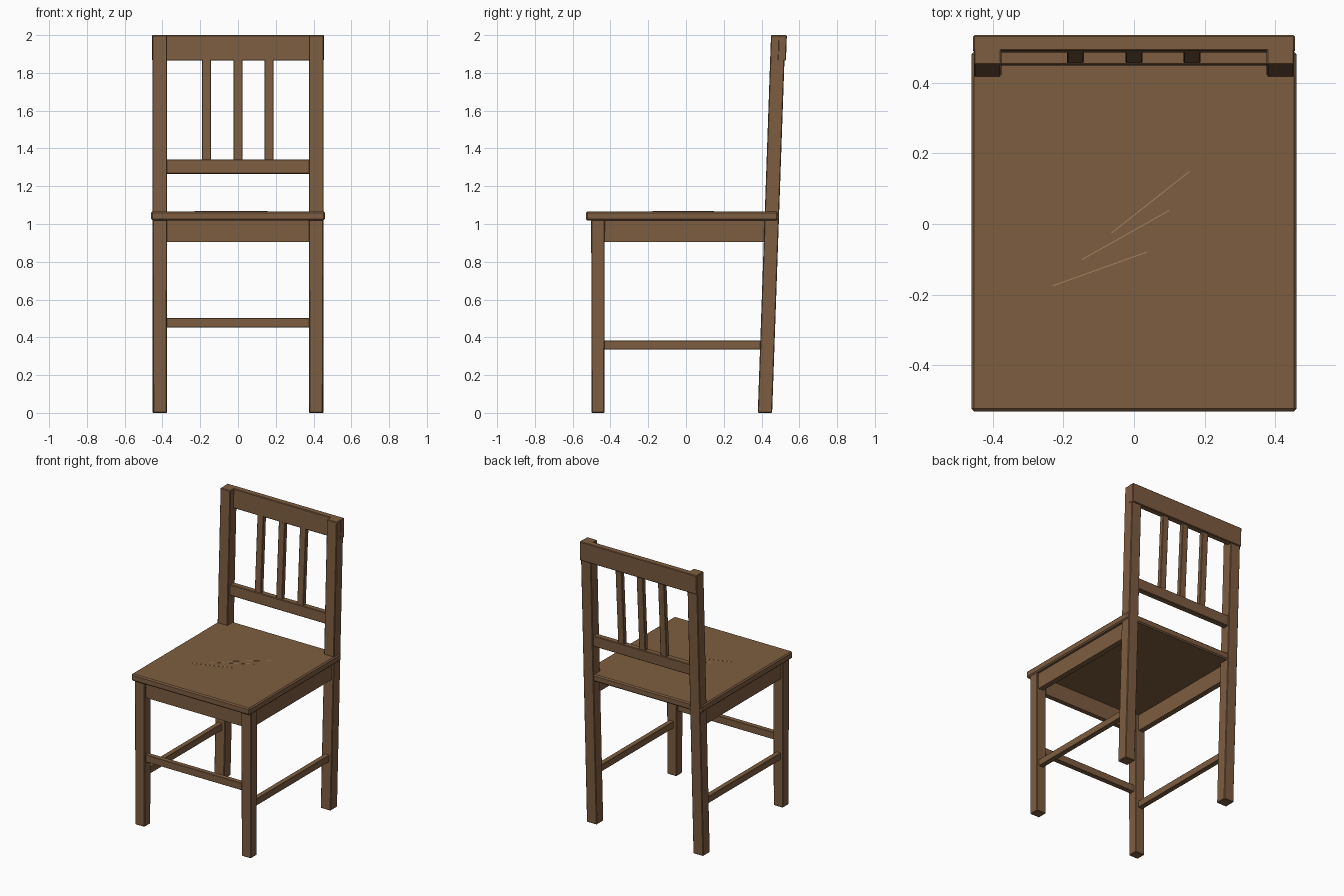
import bpy
import bmesh
from math import atan2, hypot
from mathutils import Matrix

if "Cube" in bpy.data.objects:
    bpy.data.objects.remove(bpy.data.objects["Cube"])


def material(name, rgb):
    m = bpy.data.materials.new(name)
    m.diffuse_color = (*rgb, 1)
    m.use_nodes = True
    m.node_tree.nodes["Principled BSDF"].inputs["Base Color"].default_value = m.diffuse_color
    return m


WOOD = material("brown_wood", (0.205, 0.11, 0.052))
PALE = material("pale_wood", (0.36, 0.22, 0.12))
LEAN = 0.035  # backward slope of the rear posts


def box(name, x, y, z, lean=0.0, bevel=0.004, taper=1.0, mat=WOOD):
    """Beveled box from (min, max) ranges; lean shifts y by lean * z."""
    (x0, x1), (y0, y1), (z0, z1) = x, y, z
    cx, cy = (x0 + x1) / 2, (y0 + y1) / 2
    bm = bmesh.new()
    bmesh.ops.create_cube(bm, size=1)
    for v in bm.verts:
        s = taper if v.co.z < 0 else 1
        height = (z0 + z1) / 2 + v.co.z * (z1 - z0)
        v.co = (cx + v.co.x * (x1 - x0) * s,
                cy + v.co.y * (y1 - y0) * s + lean * height, height)
    if bevel:
        bmesh.ops.bevel(bm, geom=bm.edges[:], offset=bevel, segments=1,
                        profile=0.5, affect='EDGES')
    mesh = bpy.data.meshes.new(name)
    bm.to_mesh(mesh)
    bm.free()
    mesh.materials.append(mat)
    ob = bpy.data.objects.new(name, mesh)
    bpy.context.collection.objects.link(ob)
    return ob


def pair(name, x, y, z, **kw):
    """The same box on the right and mirrored on the left."""
    box(name + "_right", x, y, z, **kw)
    box(name + "_left", (-x[1], -x[0]), y, z, **kw)


# Seat board
box("seat", (-0.46, 0.46), (-0.53, 0.487), (1.018, 1.067), bevel=0.008)

# Front legs and tall leaning rear posts
pair("front_leg", (0.375, 0.452), (-0.502, -0.43), (0, 1.03), taper=0.94)
pair("rear_post", (0.375, 0.453), (0.38, 0.456), (0, 2.0), lean=LEAN)

# Aprons under the seat (the rear is open)
box("front_apron", (-0.385, 0.385), (-0.488, -0.455), (0.905, 1.025), bevel=0)
pair("side_apron", (0.4, 0.438), (-0.44, 0.425), (0.905, 1.025), bevel=0)

# Stretchers between the legs
box("front_stretcher", (-0.385, 0.385), (-0.485, -0.45), (0.452, 0.502), bevel=0.002)
pair("side_stretcher", (0.398, 0.434), (-0.44, 0.405), (0.335, 0.382), bevel=0.002)

# Back rest: top rail laid into the back of the posts, lower rail, slats
box("top_rail", (-0.455, 0.455), (0.42, 0.464), (1.865, 2.0), lean=LEAN)
box("lower_rail", (-0.385, 0.385), (0.403, 0.445), (1.265, 1.342), lean=LEAN)
for i, cx in enumerate((-0.166, 0, 0.164)):
    box(f"back_slat_{i + 1}", (cx - 0.024, cx + 0.024), (0.379, 0.41),
        (1.33, 1.872), lean=0.057, bevel=0.003)

# Fine pale scratches on the seat
scratches = [(-0.063, -0.025, 0.156, 0.148), (-0.148, -0.101, 0.099, 0.038),
             (-0.23, -0.175, 0.037, -0.079)]
for i, (ax, ay, bx, by) in enumerate(scratches):
    half = hypot(bx - ax, by - ay) / 2
    ob = box(f"seat_scratch_{i + 1}", (-half, half), (-0.0015, 0.0015),
             (1.066, 1.068), bevel=0, mat=PALE)
    ob.matrix_world = (Matrix.Translation(((ax + bx) / 2, (ay + by) / 2, 0))
                       @ Matrix.Rotation(atan2(by - ay, bx - ax), 4, 'Z'))
